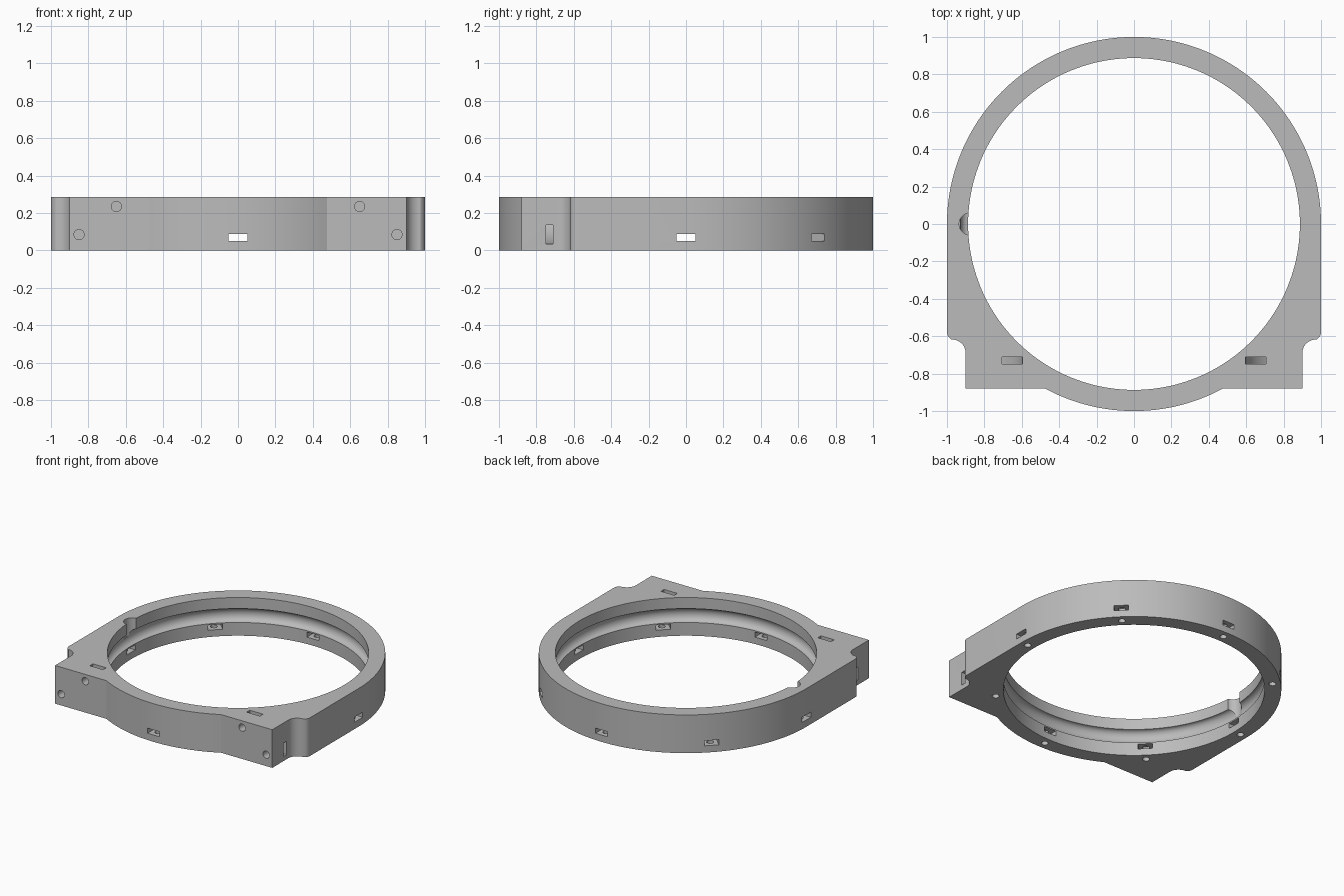
import bpy, bmesh
from math import sin, cos, pi, radians, sqrt
from mathutils import Matrix, Vector

cube = bpy.data.objects.get("Cube")
if cube:
    bpy.data.objects.remove(cube)

HEIGHT, OUTER, INNER = 0.286, 1.0, 0.887

grey = bpy.data.materials.new("plain_grey")
grey.use_nodes = True
grey.diffuse_color = (0.5, 0.5, 0.5, 1)
grey.node_tree.nodes["Principled BSDF"].inputs["Base Color"].default_value = (0.5, 0.5, 0.5, 1)


def finish(name, bm):
    bmesh.ops.recalc_face_normals(bm, faces=bm.faces)
    mesh = bpy.data.meshes.new(name)
    bm.to_mesh(mesh)
    bm.free()
    mesh.materials.append(grey)
    obj = bpy.data.objects.new(name, mesh)
    bpy.context.collection.objects.link(obj)
    return obj


def prism(name, points, place, depth):
    """Extrude a closed outline; place maps (u, v) to its start position."""
    bm = bmesh.new()
    face = bm.faces.new([bm.verts.new(place(u, v)) for u, v in points])
    new = bmesh.ops.extrude_face_region(bm, geom=[face])["geom"]
    bmesh.ops.translate(bm, vec=depth, verts=[g for g in new if isinstance(g, bmesh.types.BMVert)])
    return finish(name, bm)


def arc(cx, cy, rx, ry, start, end, steps):
    angles = [radians(start + (end - start) * i / steps) for i in range(steps + 1)]
    return [(cx + rx * cos(a), cy + ry * sin(a)) for a in angles]


def cylinder(name, centre, radius, length, rotation=Matrix()):
    bm = bmesh.new()
    bmesh.ops.create_cone(bm, cap_ends=True, segments=32, radius1=radius, radius2=radius,
                          depth=length, matrix=Matrix.Translation(centre) @ rotation)
    return finish(name, bm)


def cut(body, cutter):
    cutter.hide_render = True
    mod = body.modifiers.new(cutter.name, "BOOLEAN")
    mod.operation, mod.solver, mod.object = "DIFFERENCE", "EXACT", cutter
    bpy.context.view_layer.objects.active = body
    bpy.ops.object.modifier_apply(modifier=mod.name)
    bpy.data.objects.remove(cutter)


# Outer outline: ring at the back, straight sides, scooped corners, flat front pads
FRONT, PAD = -0.88, 0.9
join_x = sqrt(OUTER ** 2 - FRONT ** 2)
right_side = arc(0.95, -0.575, 0.05, 0.05, 0, -60, 8)
right_side += arc(0.975, -0.69, 0.075, 0.073, 90, 180, 12)
right_side.append((PAD, FRONT))
nose = [(join_x + (-2 * join_x) * i / 40) for i in range(41)]
outline = arc(0, 0, OUTER, OUTER, 180, 0, 96) + right_side
outline += [(x, -sqrt(OUTER ** 2 - x * x)) for x in nose]
outline += [(-x, y) for x, y in reversed(right_side)]
body = prism("ring_housing", outline, lambda u, v: (u, v, 0), (0, 0, HEIGHT))

# Round opening with a half-round groove in its wall
profile = [(0, -0.1), (INNER, -0.1)]
profile += arc(INNER, 0.151, 0.042, 0.052, -90, 90, 12)
profile += [(INNER, 0.4), (0, 0.4)]
bm = bmesh.new()
verts = [bm.verts.new((r, 0, z)) for r, z in profile]
edges = [bm.edges.new(pair) for pair in zip(verts, verts[1:])]
bmesh.ops.spin(bm, geom=verts + edges, axis=(0, 0, 1), cent=(0, 0, 0),
               angle=2 * pi, steps=160, use_merge=True)
bmesh.ops.remove_doubles(bm, verts=bm.verts, dist=0.0001)
cut(body, finish("opening_cutter", bm))

# Wire notch down to the groove
cut(body, cylinder("notch_cutter", (-0.875, 0, 0.3), 0.06, 0.3))

# Eight nut slots with screw holes from below
for i in range(8):
    turn = Matrix.Rotation(i * pi / 4, 4, "Z")
    end = 0.97 if i in (5, 7) else 1.06
    bm = bmesh.new()
    size = Matrix.Diagonal((end - 0.84, 0.1, 0.038, 1))
    bmesh.ops.create_cube(bm, size=1, matrix=turn @ Matrix.Translation(((end + 0.84) / 2, 0, 0.07)) @ size)
    cut(body, finish("nut_slot_cutter", bm))
    cut(body, cylinder("screw_hole_cutter", turn @ Vector((0.943, 0, 0.03)), 0.024, 0.16))

for side in (-1, 1):
    # Curved strap channel from the top to the side of each pad
    channel = [(0.595, 0.35)] + arc(PAD, HEIGHT, 0.305, 0.251, 180, 270, 16)
    channel += [(1.0, 0.035), (1.0, 0.135)]
    channel += arc(PAD, HEIGHT, 0.195, 0.151, 270, 180, 16) + [(0.705, 0.35)]
    cut(body, prism("strap_channel_cutter", channel,
                    lambda u, v: (side * u, -0.748, v), (0, 0.037, 0)))
    # Mounting holes in the front of each pad
    for x, z in ((0.65, 0.235), (0.85, 0.085)):
        cut(body, cylinder("mount_hole_cutter", (side * x, FRONT, z), 0.027, 0.22,
                           Matrix.Rotation(pi / 2, 4, "X")))

bpy.ops.object.select_all(action="DESELECT")
body.select_set(True)
bpy.context.view_layer.objects.active = body
bpy.ops.object.shade_smooth_by_angle(angle=radians(25))
